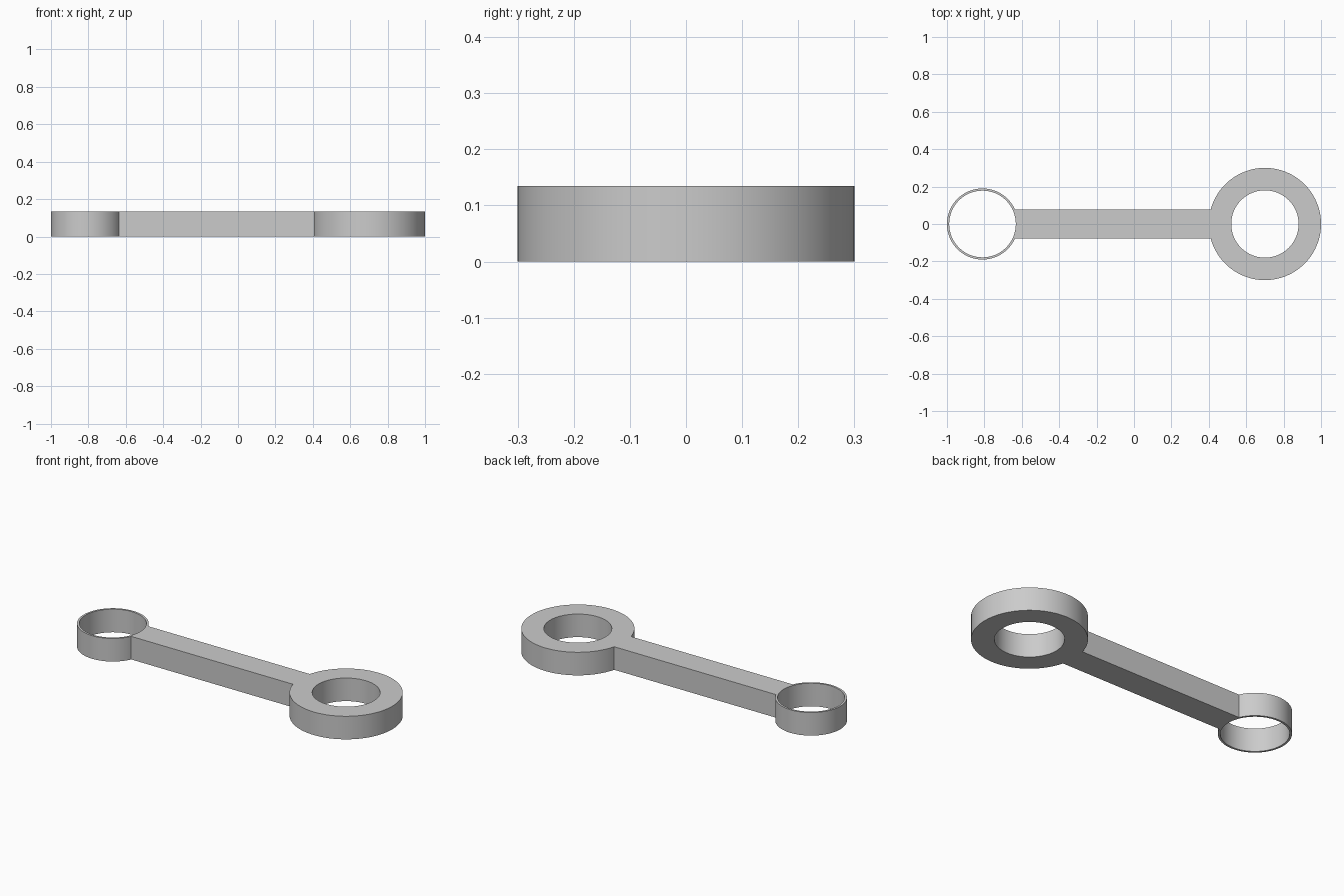
import bpy
import bmesh
from math import asin, cos, sin, pi, radians

HEIGHT = 0.135
BEAM_HALF = 0.078
SMALL_X, SMALL_OUTER, SMALL_INNER = -0.81, 0.19, 0.178
LARGE_X, LARGE_OUTER, LARGE_INNER = 0.70, 0.30, 0.18
STEPS = 96

cube = bpy.data.objects.get("Cube")
if cube:
    bpy.data.objects.remove(cube, do_unlink=True)

grey = bpy.data.materials.new("plain grey")
grey.use_nodes = True
colour = (0.6, 0.6, 0.6, 1.0)
grey.diffuse_color = colour
grey.node_tree.nodes["Principled BSDF"].inputs["Base Color"].default_value = colour


def arc(cx, radius, start, end, steps=STEPS):
    """Points along an arc centred on the long axis, both ends included."""
    angles = [start + (end - start) * i / steps for i in range(steps + 1)]
    return [(cx + radius * cos(a), radius * sin(a)) for a in angles]


# Outer outline: both ring rims joined by the straight sides of the beam
small_gap = asin(BEAM_HALF / SMALL_OUTER)
large_gap = asin(BEAM_HALF / LARGE_OUTER)
outline = arc(SMALL_X, SMALL_OUTER, small_gap, 2 * pi - small_gap)
outline += arc(LARGE_X, LARGE_OUTER, -pi + large_gap, pi - large_gap)

# Bores through the two rings
small_bore = arc(SMALL_X, SMALL_INNER, 0, 2 * pi)[:-1]
large_bore = arc(LARGE_X, LARGE_INNER, 0, 2 * pi)[:-1]

# Fill the flat profile, leaving the bores open, then raise it
bm = bmesh.new()
edges = []
for loop in (outline, small_bore, large_bore):
    verts = [bm.verts.new((x, y, 0)) for x, y in loop]
    edges += [bm.edges.new((v, verts[i - 1])) for i, v in enumerate(verts)]
bmesh.ops.triangle_fill(bm, edges=edges, use_beauty=True, normal=(0, 0, 1))
raised = bmesh.ops.extrude_face_region(bm, geom=bm.faces[:])
top = [g for g in raised["geom"] if isinstance(g, bmesh.types.BMVert)]
bmesh.ops.translate(bm, verts=top, vec=(0, 0, HEIGHT))
bmesh.ops.recalc_face_normals(bm, faces=bm.faces[:])

mesh = bpy.data.meshes.new("connecting_rod")
bm.to_mesh(mesh)
bm.free()
mesh.materials.append(grey)
rod = bpy.data.objects.new("connecting_rod", mesh)
bpy.context.collection.objects.link(rod)

# Smooth round walls with crisp rims
bpy.ops.object.select_all(action="DESELECT")
rod.select_set(True)
bpy.context.view_layer.objects.active = rod
bpy.ops.object.shade_smooth_by_angle(angle=radians(30))
